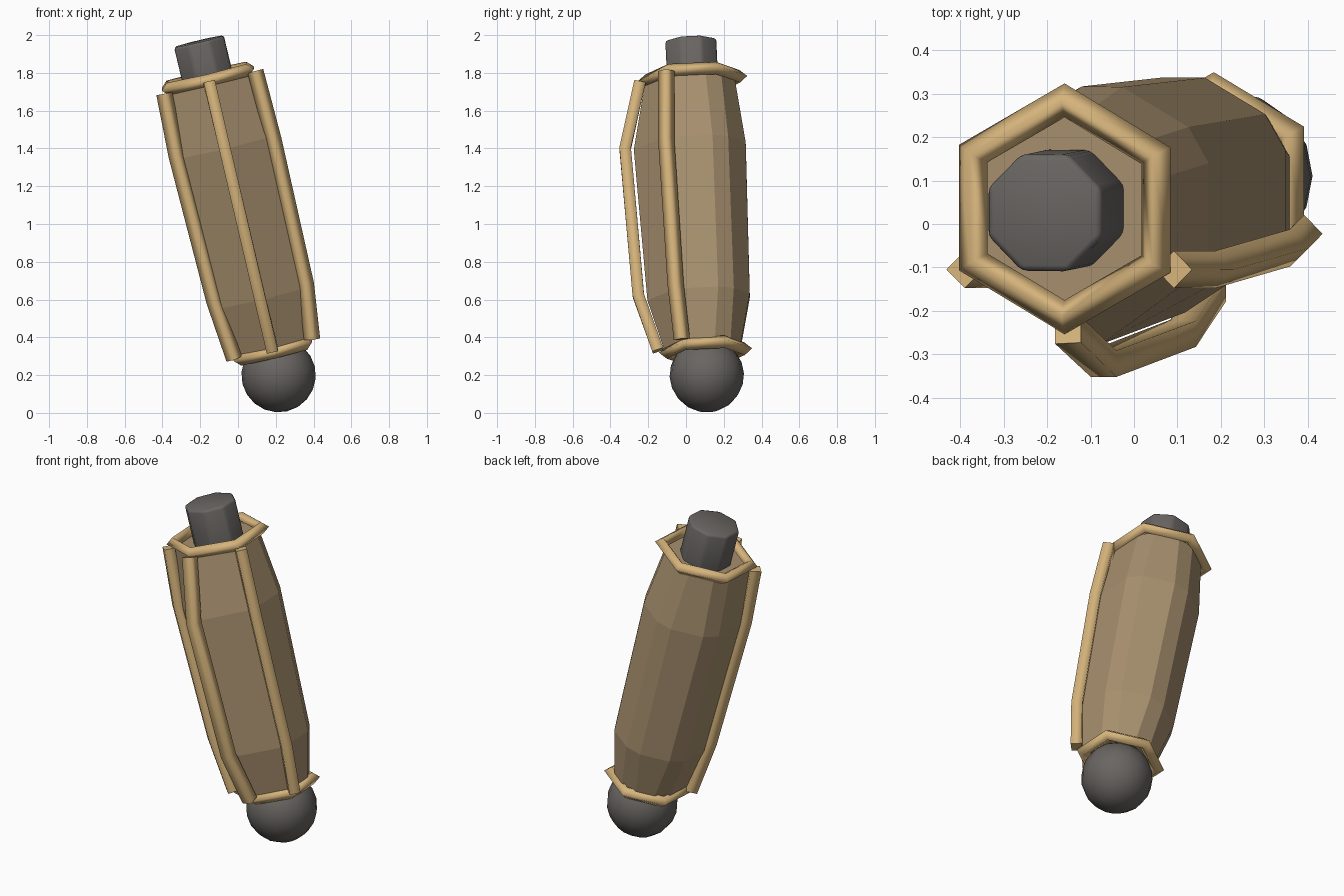
import bpy, bmesh, math
from mathutils import Vector, Matrix

if "Cube" in bpy.data.objects:
    bpy.data.objects.remove(bpy.data.objects["Cube"])

# Leaning main axis
TOP, BALL = Vector((-0.16, 0.035, 1.77)), Vector((0.215, 0.11, 0.2))
AXIS = (TOP - BALL).normalized()
SIDE = (Vector((1, 0, 0)) - AXIS * AXIS.x).normalized()
BACK = AXIS.cross(SIDE)


def material(name, color):
    m = bpy.data.materials.new(name)
    m.diffuse_color = (*color, 1)
    m.use_nodes = True
    m.node_tree.nodes["Principled BSDF"].inputs["Base Color"].default_value = m.diffuse_color
    return m


TAN = material("dull_tan", (0.39, 0.28, 0.158))
GOLD = material("warm_gold", (0.67, 0.455, 0.2))
GREY = material("dark_grey", (0.14, 0.13, 0.122))


def on_axis(z):
    return BALL + AXIS * ((z - BALL.z) / AXIS.z)


def place(center, p):
    return center + SIDE * p.x + BACK * p.y


def polygon(sides, radius, start):
    angles = [math.radians(start + 360 * k / sides) for k in range(sides)]
    return [Vector((math.cos(a), math.sin(a))) * radius for a in angles]


def finish(name, bm, mat):
    bmesh.ops.recalc_face_normals(bm, faces=bm.faces[:])
    mesh = bpy.data.meshes.new(name)
    bm.to_mesh(mesh)
    bm.free()
    mesh.materials.append(mat)
    ob = bpy.data.objects.new(name, mesh)
    bpy.context.collection.objects.link(ob)
    return ob


def loft(bm, sections, closed=False, smooth=False):
    """Skin a list of point loops; add flat caps unless closed."""
    loops = [[bm.verts.new(p) for p in s] for s in sections]
    n = len(loops[0])
    pairs = list(zip(loops, loops[1:])) + ([(loops[-1], loops[0])] if closed else [])
    for a, b in pairs:
        for i in range(n):
            j = (i + 1) % n
            bm.faces.new((a[i], a[j], b[j], b[i])).smooth = smooth
    if not closed:
        bm.faces.new(loops[0])
        bm.faces.new(loops[-1])


# Body: bulging hexagon, three back corners chamfered, front corner pushed out
def body_section(z, radius, push, chamfer=0.055):
    pts, h = [], polygon(6, radius, 30)
    h[4].y -= push
    for i, p in enumerate(h):
        if i < 3:
            pts += [p + (h[i - 1] - p).normalized() * chamfer,
                    p + (h[i + 1] - p).normalized() * chamfer]
        else:
            pts.append(p)
    return [place(on_axis(z), p) for p in pts]


bm = bmesh.new()
loft(bm, [body_section(*s) for s in ((1.75, 0.25, 0.005), (1.41, 0.292, 0.037),
                                     (0.61, 0.275, 0.02), (0.35, 0.215, 0.005))])
finish("body", bm, TAN)


# Hexagonal rims: mitred diamond section tube
def rim(name, z, radius, tube=0.034):
    sections = []
    for p in polygon(6, 1, 30):
        sections.append([place(on_axis(z), p * (radius + dr * 1.155)) + AXIS * dz
                         for dr, dz in ((tube, 0), (0, tube), (-tube, 0), (0, -tube))])
    bm = bmesh.new()
    loft(bm, sections, closed=True, smooth=True)
    finish(name, bm, GOLD)


rim("top_rim", 1.77, 0.25)
rim("bottom_rim", 0.33, 0.207)


# Bent square rods along the three front corners
def rod(name, path, turn, r=0.043):
    pts = [Vector(p) for p in path]
    sections = []
    for i, p in enumerate(pts):
        t = (pts[max(i - 1, 0)] - pts[min(i + 1, len(pts) - 1)]).normalized()
        u = (Vector((1, 0, 0)) - t * t.x).normalized()
        v = t.cross(u)
        sections.append([p + u * q.x + v * q.y for q in polygon(4, r, turn)])
    bm = bmesh.new()
    loft(bm, sections, smooth=True)
    finish(name, bm, GOLD)


rod("left_rod", [(-0.39, -0.105, 1.69), (-0.325, -0.105, 1.36),
                 (-0.125, -0.055, 0.59), (-0.02, -0.02, 0.285)], 0)
rod("front_rod", [(-0.152, -0.245, 1.75), (-0.07, -0.322, 1.4),
                  (0.113, -0.252, 0.62), (0.182, -0.148, 0.33)], 45)
rod("right_rod", [(0.092, -0.105, 1.81), (0.187, -0.105, 1.45),
                  (0.36, -0.055, 0.68), (0.392, -0.022, 0.39)], 0)

# Octagonal post with softened edges
bm = bmesh.new()
loft(bm, [[place(on_axis(z), p) for p in polygon(8, 0.146, 22.5)]
          for z in (1.65, 1.967)])
post = finish("top_post", bm, GREY)
bevel = post.modifiers.new("soft_edges", 'BEVEL')
bevel.width = 0.014
bevel.segments = 2
bevel.limit_method = 'ANGLE'
bpy.context.view_layer.objects.active = post
post.select_set(True)
bpy.ops.object.modifier_apply(modifier=bevel.name)
bpy.ops.object.shade_smooth_by_angle(angle=math.radians(50))

# Ball joint
bm = bmesh.new()
frame = Matrix((SIDE, BACK, AXIS)).transposed().to_4x4()
bmesh.ops.create_uvsphere(bm, u_segments=16, v_segments=10, radius=0.197,
                          matrix=Matrix.Translation(BALL) @ frame)
for f in bm.faces:
    f.smooth = True
finish("ball_joint", bm, GREY)
